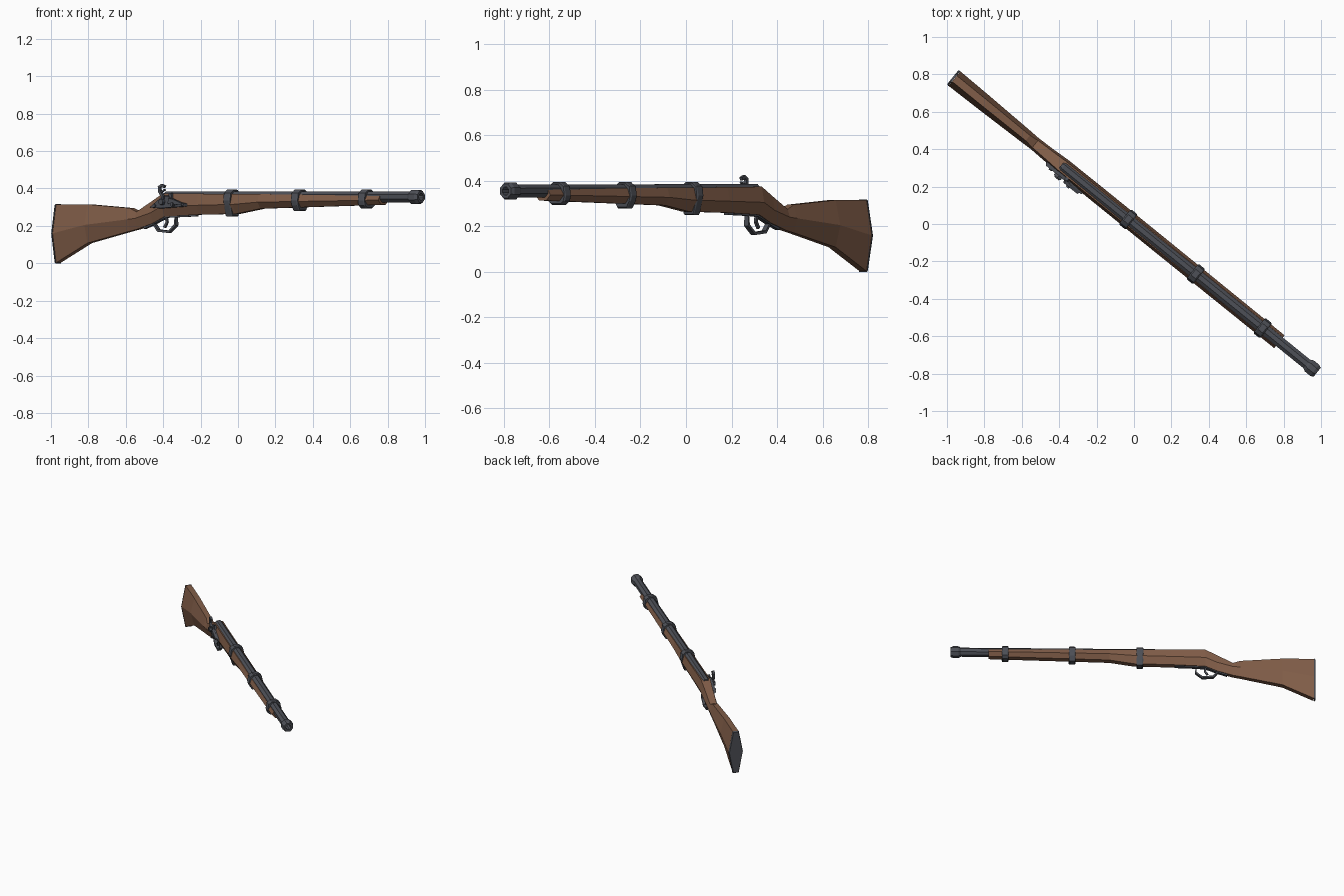
import bpy, bmesh, math
from mathutils import Vector

if "Cube" in bpy.data.objects:
    bpy.data.objects.remove(bpy.data.objects["Cube"])

# The gun is modelled along local +X (muzzle), then turned in plan
YAW = math.radians(-39.0)

def mat(name, c):
    m = bpy.data.materials.new(name)
    m.diffuse_color = (*c, 1)
    m.use_nodes = True
    m.node_tree.nodes["Principled BSDF"].inputs["Base Color"].default_value = m.diffuse_color
    return m

WOOD = mat("wood", (0.22, 0.11, 0.065))
STEEL = mat("steel", (0.075, 0.08, 0.095))

def finish(name, bm, m):
    bmesh.ops.recalc_face_normals(bm, faces=bm.faces)
    me = bpy.data.meshes.new(name)
    bm.to_mesh(me)
    bm.free()
    me.materials.append(m)
    ob = bpy.data.objects.new(name, me)
    ob.rotation_euler.z = YAW
    bpy.context.collection.objects.link(ob)
    return ob

def loft(name, rings, m):
    bm = bmesh.new()
    loops = [[bm.verts.new(p) for p in r] for r in rings]
    n = len(loops[0])
    for a, b in zip(loops, loops[1:]):
        for i in range(n):
            bm.faces.new((a[i], a[(i + 1) % n], b[(i + 1) % n], b[i]))
    bm.faces.new(loops[0])
    bm.faces.new(loops[-1])
    return finish(name, bm, m)

def hexagon(s, zt, zm, zb, wt, wm, wb):
    return [(s, wt, zt), (s, wm, zm), (s, wb, zb), (s, -wb, zb), (s, -wm, zm), (s, -wt, zt)]

def octagon(s, r, z=0.355):
    k = r / math.cos(math.pi / 8)
    return [(s, k * math.cos((i + .5) * math.pi / 4), z + k * math.sin((i + .5) * math.pi / 4))
            for i in range(8)]

def plate(name, outline, y0, y1, m=STEEL, chamfer=0.0):
    # side profile (s, z) extruded across the gun, outer face optionally shrunk
    c = sum((Vector(p) for p in outline), Vector((0, 0))) / len(outline)
    outer = [Vector(p).lerp(c, chamfer) for p in outline]
    return loft(name, [[(p[0], y0, p[1]) for p in outline],
                       [(p.x, y1, p.y) for p in outer]], m)

def strip(name, path, t, w, y=0.0):
    # flat bar of thickness t and half width w following a side-view path
    pts = [Vector(p) for p in path]
    rings = []
    for i, p in enumerate(pts):
        d = (pts[min(i + 1, len(pts) - 1)] - pts[max(i - 1, 0)]).normalized()
        n = Vector((-d.y, d.x)) * t / 2
        a, b = p + n, p - n
        rings.append([(a.x, y - w, a.y), (a.x, y + w, a.y), (b.x, y + w, b.y), (b.x, y - w, b.y)])
    return loft(name, rings, STEEL)

def disc(name, s, z, r, y0, y1, n=8):
    return plate(name, [(s + r * math.cos(2 * math.pi * i / n), z + r * math.sin(2 * math.pi * i / n))
                        for i in range(n)], y0, y1, chamfer=0.15)

# Wooden stock: s, z top/mid/bottom, half widths top/mid/bottom
loft("stock", [hexagon(*r) for r in (
    (-1.235, .315, .16, .003, .02, .05, .02),
    (-1.02, .315, .205, .108, .02, .046, .02),
    (-.73, .295, .235, .172, .018, .038, .016),
    (-.68, .275, .24, .182, .024, .036, .016),
    (-.57, .332, .27, .215, .028, .04, .018),
    (-.49, .374, .305, .25, .032, .045, .02),
    (-.25, .372, .31, .26, .032, .046, .02),
    (0, .37, .315, .264, .032, .046, .02),
    (.17, .37, .327, .292, .032, .046, .02),
    (1.0, .36, .338, .313, .03, .044, .02))], WOOD)

# Butt plate
loft("butt_plate", [hexagon(-1.236, .317, .16, 0, .022, .052, .022),
                    hexagon(-1.247, .312, .16, .006, .018, .047, .018)], STEEL)

# Octagonal barrel with flared muzzle and bore
loft("barrel", [octagon(s, r) for s, r in (
    (-.5, .022), (-.485, .03), (1.19, .029), (1.205, .038), (1.243, .038),
    (1.26, .031), (1.26, .017), (1.15, .017))], STEEL)

# Barrel bands
def band_ring(s, zb, g):
    half = [(.02, .395 - g), (.042, .377 - g * .6), (.052 - g, .335), (.046 - g, .31), (.026, zb + g)]
    return [(s, y, z) for y, z in half] + [(s, -y, z) for y, z in reversed(half)]

for i, (s, zb) in enumerate(((-.04, .25), (.425, .279), (.885, .294))):
    loft(f"barrel_band_{i + 1}", [band_ring(s + d, zb, g) for d, g in
                                  ((-.023, .005), (-.016, 0), (.016, 0), (.023, .005))], STEEL)

# Trigger guard, its tangs and trigger
strip("trigger_guard", [(-.64, .19), (-.575, .212), (-.545, .175), (-.47, .168),
                        (-.425, .205), (-.425, .252), (-.28, .257)], .013, .012)
strip("trigger_plate", [(-.58, .212), (-.49, .249), (-.41, .252)], .012, .014)
strip("trigger", [(-.495, .255), (-.487, .22), (-.505, .192)], .014, .006)

# Lock plate on the right side
plate("lock_plate", [(-.575, .298), (-.5, .292), (-.31, .303), (-.31, .318), (-.4, .336),
                     (-.44, .362), (-.48, .362)], -.034, -.054, chamfer=.08)
plate("lock_bridge", [(-.44, .318), (-.33, .308), (-.33, .32), (-.4, .345), (-.43, .35)],
      -.05, -.066, chamfer=.12)
disc("lock_screw_front", -.4, .315, .012, -.05, -.073)
disc("lock_screw_rear", -.53, .308, .01, -.05, -.06)
disc("hammer_pivot", -.475, .328, .018, -.05, -.072)

# Hammer with hooked spur
strip("hammer", [(-.475, .325), (-.468, .355), (-.49, .385), (-.492, .408), (-.475, .417), (-.456, .408)],
      .015, .008, y=-.058)
strip("hammer_spur", [(-.49, .38), (-.468, .386), (-.455, .394)], .008, .006, y=-.058)

# Percussion nipple by the breech
strip("nipple", [(-.425, .345), (-.432, .375)], .018, .008, y=-.04)
